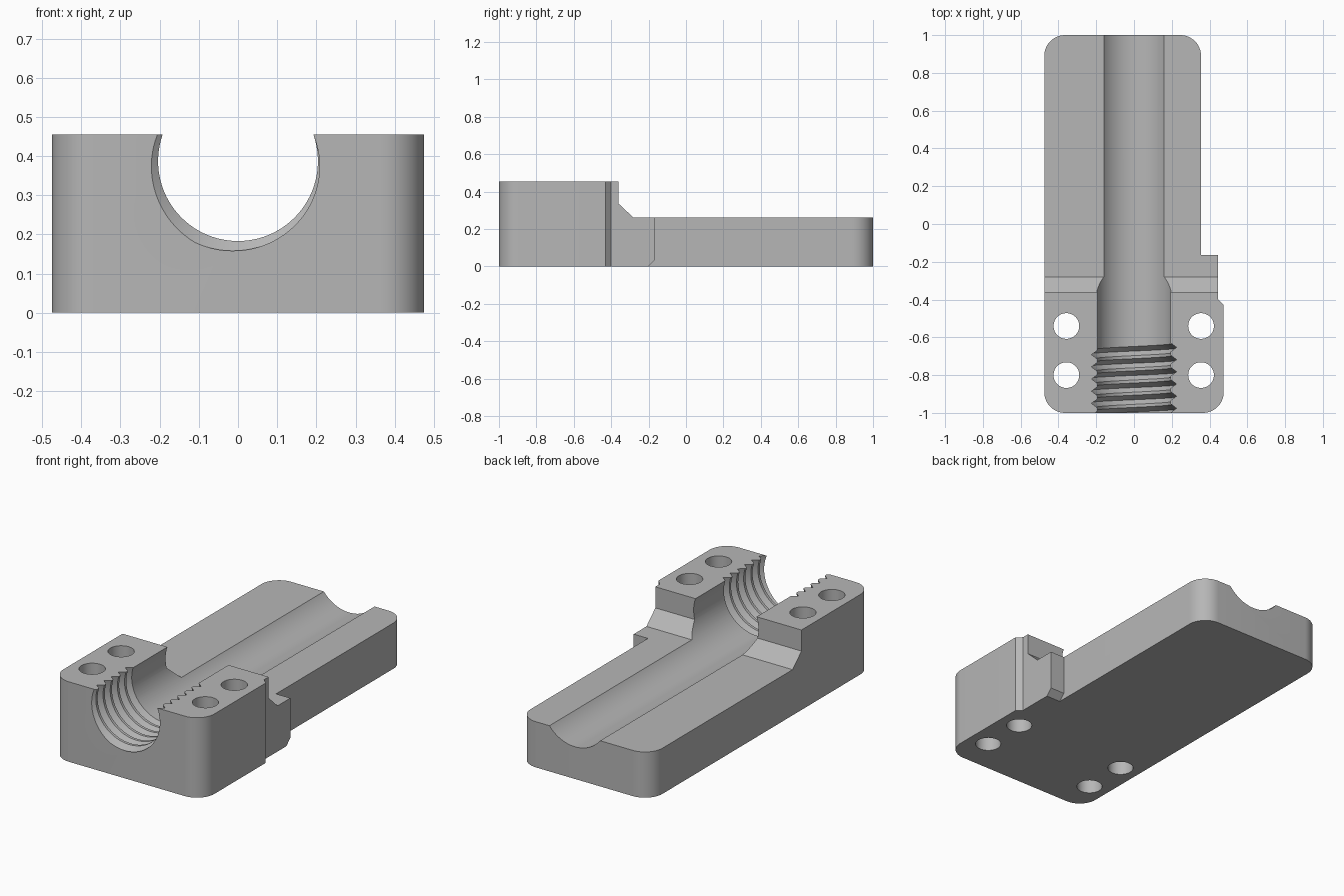
import bpy, bmesh
from math import sin, cos, pi, radians
from mathutils import Vector

cube = bpy.data.objects.get("Cube")
if cube:
    bpy.data.objects.remove(cube, do_unlink=True)

grey = bpy.data.materials.new("matte grey")
grey.use_nodes = True
colour = (0.47, 0.47, 0.47, 1)
grey.diffuse_color = colour
grey.node_tree.nodes["Principled BSDF"].inputs["Base Color"].default_value = colour

FRONT, BACK, TOP, DECK = -1.0, 1.0, 0.455, 0.26
BORE_Z, BORE_R, THREAD_R = 0.387, 0.204, 0.235
PITCH, THREAD_END = 0.0645, -0.65


def finish(name, bm):
    bmesh.ops.recalc_face_normals(bm, faces=bm.faces)
    mesh = bpy.data.meshes.new(name)
    bm.to_mesh(mesh)
    bm.free()
    obj = bpy.data.objects.new(name, mesh)
    bpy.context.collection.objects.link(obj)
    mesh.materials.append(grey)
    return obj


def prism(name, points, offset):
    """Extrude a closed outline along an offset vector."""
    bm = bmesh.new()
    face = bm.faces.new([bm.verts.new(p) for p in points])
    result = bmesh.ops.extrude_face_region(bm, geom=[face], use_keep_orig=True)
    verts = [v for v in result["geom"] if isinstance(v, bmesh.types.BMVert)]
    bmesh.ops.translate(bm, verts=verts, vec=Vector(offset))
    return finish(name, bm)


def arc(cx, cy, r, start, end, steps):
    angles = [radians(start + (end - start) * i / steps) for i in range(steps + 1)]
    return [(cx + r * cos(a), cy + r * sin(a)) for a in angles]


# Plan outline: rounded corners, side tab and bevelled shoulder
r = 0.11
plan = arc(-0.475 + r, FRONT + r, r, 180, 270, 12)
plan += arc(0.475 - r, FRONT + r, r, 270, 360, 12)
plan += [(0.475, -0.43), (0.445, -0.4), (0.445, -0.165), (0.355, -0.165)]
plan += arc(0.355 - r, BACK - r, r, 0, 90, 12)
plan += arc(-0.475 + r, BACK - r, r, 90, 180, 12)
body = prism("clamp_body", [(x, y, 0) for x, y in plan], (0, 0, TOP))

# Step down to the low rear deck
step = [(-0.36, 0.6), (-0.36, 0.335), (-0.28, DECK), (1.2, DECK), (1.2, 0.6)]
cutters = [prism("deck_cutter", [(-0.7, y, z) for y, z in step], (1.4, 0, 0))]

# Bevel under the side tab
bevel = [(-0.2, 0), (-0.165, 0.035), (-0.1, 0.035), (-0.1, -0.1), (-0.2, -0.1)]
cutters.append(prism("tab_bevel_cutter", [(0.355, y, z) for y, z in bevel], (0.2, 0, 0)))

# Lengthwise bore
ring = arc(0, BORE_Z, BORE_R, 0, 360 * 95 / 96, 95)
cutters.append(prism("bore_cutter", [(x, -1.3, z) for x, z in ring], (0, 2.6, 0)))

# Bolt holes
for x in (-0.358, 0.355):
    for y in (-0.54, -0.8):
        hole = arc(x, y, 0.068, 0, 360 * 47 / 48, 47)
        cutters.append(prism("bolt_hole_cutter", [(a, b, -0.2) for a, b in hole], (0, 0, 1)))


def thread_cutter():
    """Sector with a helical V groove, open towards the top."""
    bm = bmesh.new()
    inner = BORE_R - 0.002
    profile = [(-0.4, inner), (0, THREAD_R), (0.4, inner)]
    rows = [(t + d, rad) for t in range(-1, 6) for d, rad in profile]
    steps, first, last = 60, 150, 390
    axis, grid = [], []
    for turn, rad in rows:
        y0 = -0.995 + turn * PITCH
        axis.append(bm.verts.new((0, y0, BORE_Z)))
        line = []
        for i in range(steps + 1):
            deg = first + (last - first) * i / steps
            a = radians(deg)
            y = y0 + PITCH * (deg - 270) / 360
            line.append(bm.verts.new((rad * cos(a), y, BORE_Z + rad * sin(a))))
        grid.append(line)
    for k in range(len(rows) - 1):
        a, b = grid[k], grid[k + 1]
        for i in range(steps):
            bm.faces.new((a[i], a[i + 1], b[i + 1], b[i]))
        for end in (0, -1):
            bm.faces.new((axis[k], a[end], b[end], axis[k + 1]))
    for k in (0, -1):
        for i in range(steps):
            bm.faces.new((axis[k], grid[k][i], grid[k][i + 1]))
    return finish("thread_cutter", bm)


cutters.append(thread_cutter())

# Cut everything out of the body
bpy.context.view_layer.objects.active = body
body.select_set(True)
for cutter in cutters:
    cutter.hide_render = True
    mod = body.modifiers.new(cutter.name, "BOOLEAN")
    mod.operation = "DIFFERENCE"
    mod.solver = "EXACT"
    mod.object = cutter
    bpy.ops.object.modifier_apply(modifier=mod.name)
    bpy.data.objects.remove(cutter, do_unlink=True)

bpy.ops.object.shade_smooth_by_angle(angle=radians(25))
